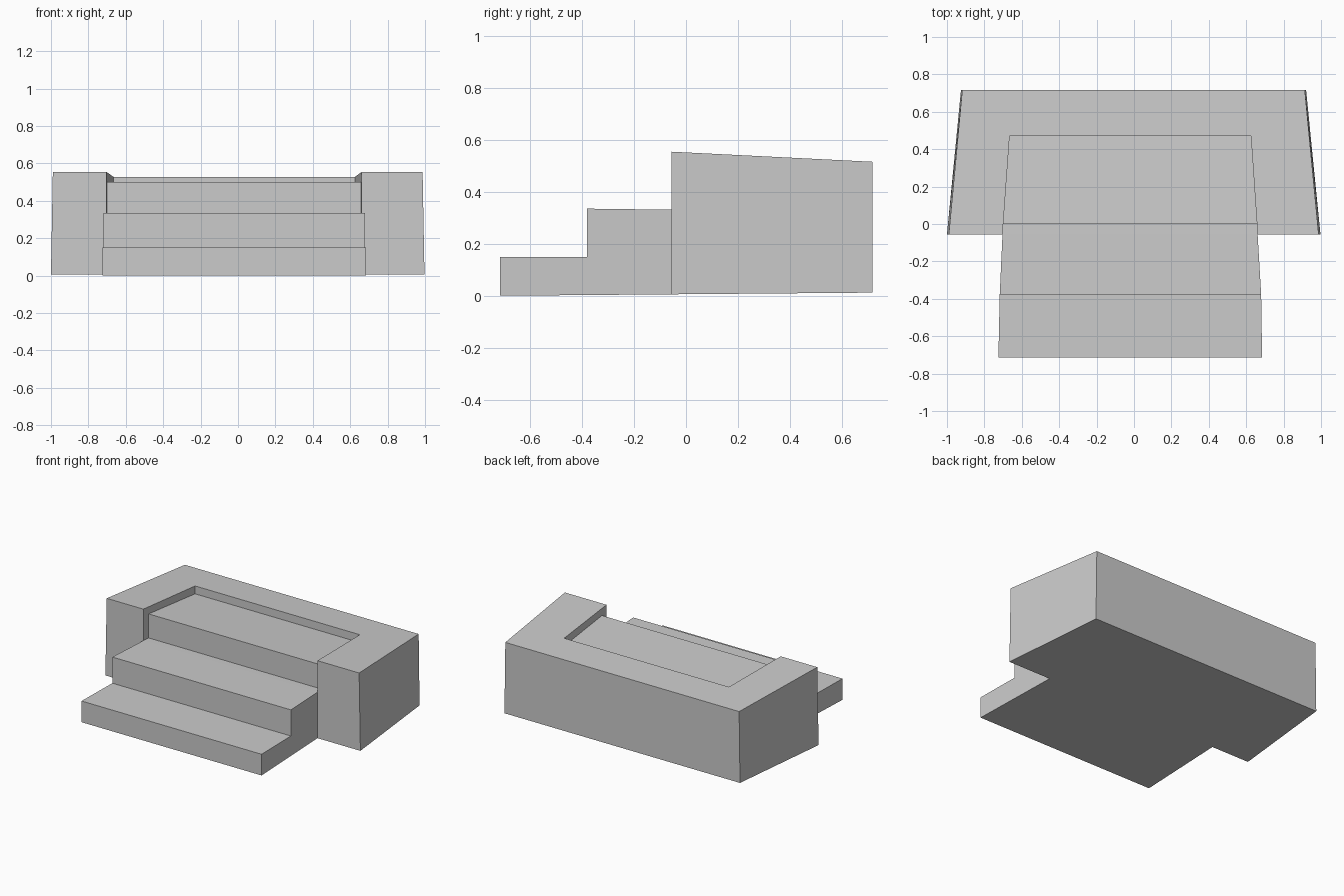
import bpy, bmesh

if "Cube" in bpy.data.objects:
    bpy.data.objects.remove(bpy.data.objects["Cube"])

# Inner stair width (left, right) at each depth; the sides taper towards the back
WIDTH = {-0.715: (-0.725, 0.685), -0.38: (-0.718, 0.68), -0.055: (-0.703, 0.661),
         0.0: (-0.70, 0.658), 0.47: (-0.665, 0.625)}
FRONT, BACK = -0.055, 0.717
OUT_BOTTOM = {FRONT: (-1.0, 0.997), BACK: (-0.925, 0.92)}
OUT_TOP = {FRONT: (-0.99, 0.987), BACK: (-0.918, 0.913)}


def floor_z(y):
    return 0.012 * (y + 0.715) / 1.43


def rim_z(y):
    return 0.554 - 0.05 * (y - FRONT)


bm = bmesh.new()


def face(*points):
    bm.faces.new([bm.verts.new(p) for p in points])


def inner(s, y, z):
    return (WIDTH[y][s], y, z)


def low(s, y):
    return (OUT_BOTTOM[y][s], y, floor_z(y))


def top(s, y):
    return (OUT_TOP[y][s], y, rim_z(y))


# Treads, risers, recessed platform and inner back wall
profile = [(-0.715, 0), (-0.715, 0.15), (-0.38, 0.15), (-0.38, 0.335), (FRONT, 0.331),
           (0.0, 0.33), (0.0, 0.50), (0.47, 0.472), (0.47, rim_z(0.47))]
for a, b in zip(profile, profile[1:]):
    face(inner(0, *a), inner(1, *a), inner(1, *b), inner(0, *b))

for s in (0, 1):
    # Exposed side of the lower steps
    face(*[inner(s, *p) for p in profile[:5]], inner(s, FRONT, floor_z(FRONT)))
    # Inner face of the side wall
    face(*[inner(s, *p) for p in profile[4:]], inner(s, FRONT, rim_z(FRONT)))
    # Front end of the side wall
    face(low(s, FRONT), top(s, FRONT), inner(s, FRONT, rim_z(FRONT)),
         inner(s, FRONT, 0.331), inner(s, FRONT, floor_z(FRONT)))
    # Outer side
    face(low(s, FRONT), low(s, BACK), top(s, BACK), top(s, FRONT))
    # Side rim
    face(top(s, FRONT), top(s, BACK), inner(s, 0.47, rim_z(0.47)),
         inner(s, FRONT, rim_z(FRONT)))

# Back rim, back wall and underside
face(top(0, BACK), top(1, BACK), inner(1, 0.47, rim_z(0.47)), inner(0, 0.47, rim_z(0.47)))
face(low(0, BACK), low(1, BACK), top(1, BACK), top(0, BACK))
face(inner(0, -0.715, 0), inner(1, -0.715, 0), inner(1, FRONT, floor_z(FRONT)),
     low(1, FRONT), low(1, BACK), low(0, BACK), low(0, FRONT), inner(0, FRONT, floor_z(FRONT)))

bmesh.ops.remove_doubles(bm, verts=bm.verts, dist=0.0005)
bmesh.ops.recalc_face_normals(bm, faces=bm.faces)
mesh = bpy.data.meshes.new("walled_steps")
bm.to_mesh(mesh)
bm.free()
bpy.context.collection.objects.link(bpy.data.objects.new("walled_steps", mesh))
